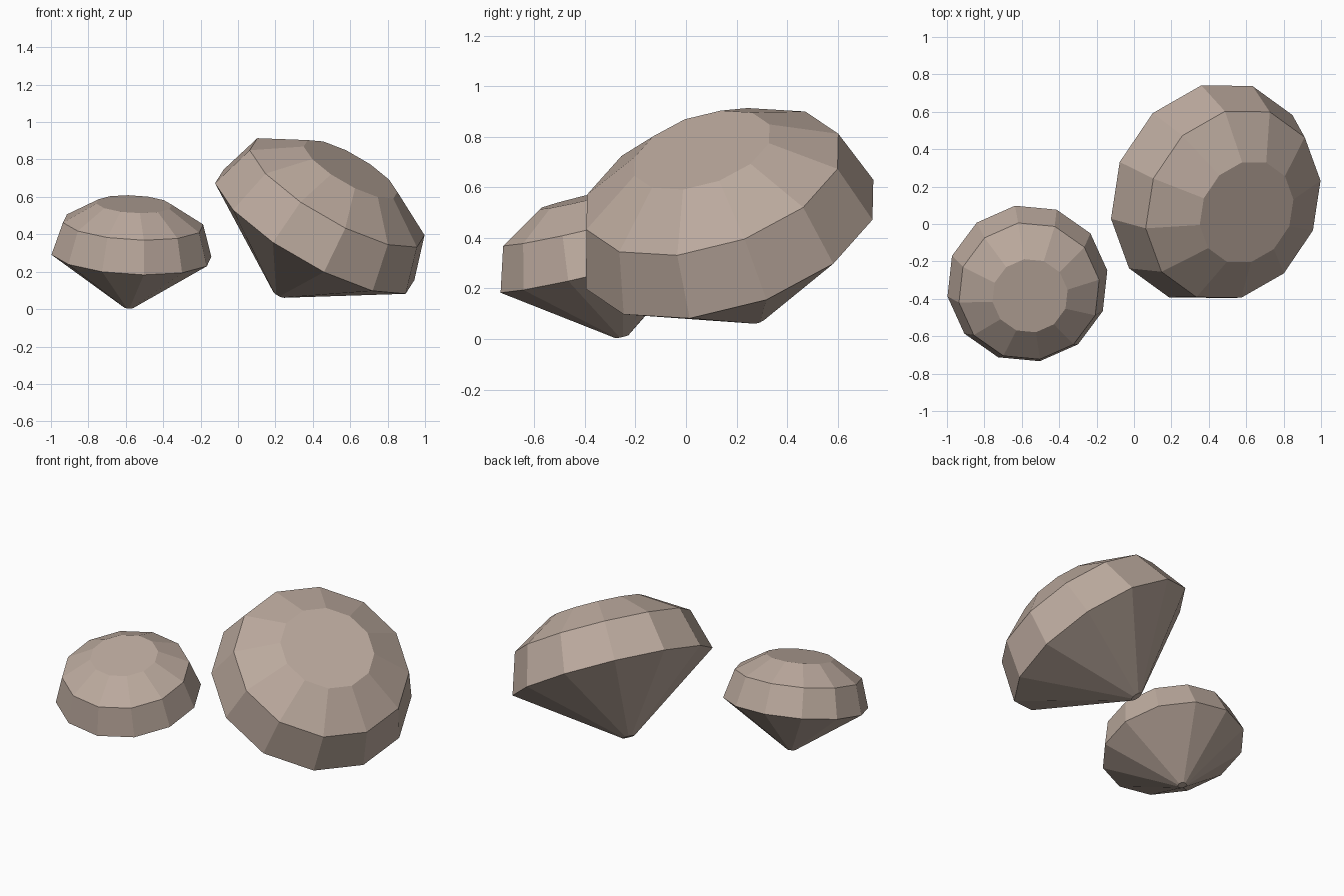
import bpy, bmesh, math
from mathutils import Vector, Matrix

if "Cube" in bpy.data.objects:
    bpy.data.objects.remove(bpy.data.objects["Cube"])

stone = bpy.data.materials.new("taupe stone")
stone.diffuse_color = (0.50, 0.40, 0.34, 1)
stone.use_nodes = True
stone.node_tree.nodes["Principled BSDF"].inputs["Base Color"].default_value = stone.diffuse_color

SIDES = 12
# (radius, height) along the gem axis, relative to the girdle radius
PROFILE = [(0.06, -0.656), (1.0, 0.0), (0.877, 0.41), (0.47, 0.656)]


def gem(name, centre, axis, corner, radius):
    """Cut gem with its girdle at centre; corner points toward one girdle vertex."""
    n = Vector(axis).normalized()
    u = Vector(corner)
    u = (u - n * u.dot(n)).normalized()
    frame = Matrix((u, n.cross(u), n)).transposed().to_4x4()

    bm = bmesh.new()
    rings = []
    for r, h in PROFILE:
        angles = [2 * math.pi * i / SIDES for i in range(SIDES)]
        rings.append([bm.verts.new((r * math.cos(a), r * math.sin(a), h)) for a in angles])
    # side facets
    for low, high in zip(rings, rings[1:]):
        for i in range(SIDES):
            j = (i + 1) % SIDES
            bm.faces.new((low[i], low[j], high[j], high[i]))
    # culet and table
    bm.faces.new(rings[0][::-1])
    bm.faces.new(rings[-1])
    bm.transform(Matrix.Translation(centre) @ frame @ Matrix.Scale(radius, 4))

    mesh = bpy.data.meshes.new(name)
    bm.to_mesh(mesh)
    bm.free()
    mesh.materials.append(stone)
    bpy.context.collection.objects.link(bpy.data.objects.new(name, mesh))


gem("large_gem", (0.41, 0.173, 0.414), (0.48, -0.275, 0.834), (0.31, -0.42, -0.317), 0.61)
gem("small_gem", (-0.57, -0.318, 0.285), (0.05, -0.23, 0.97), (-0.43, -0.07, 0.006), 0.433)
